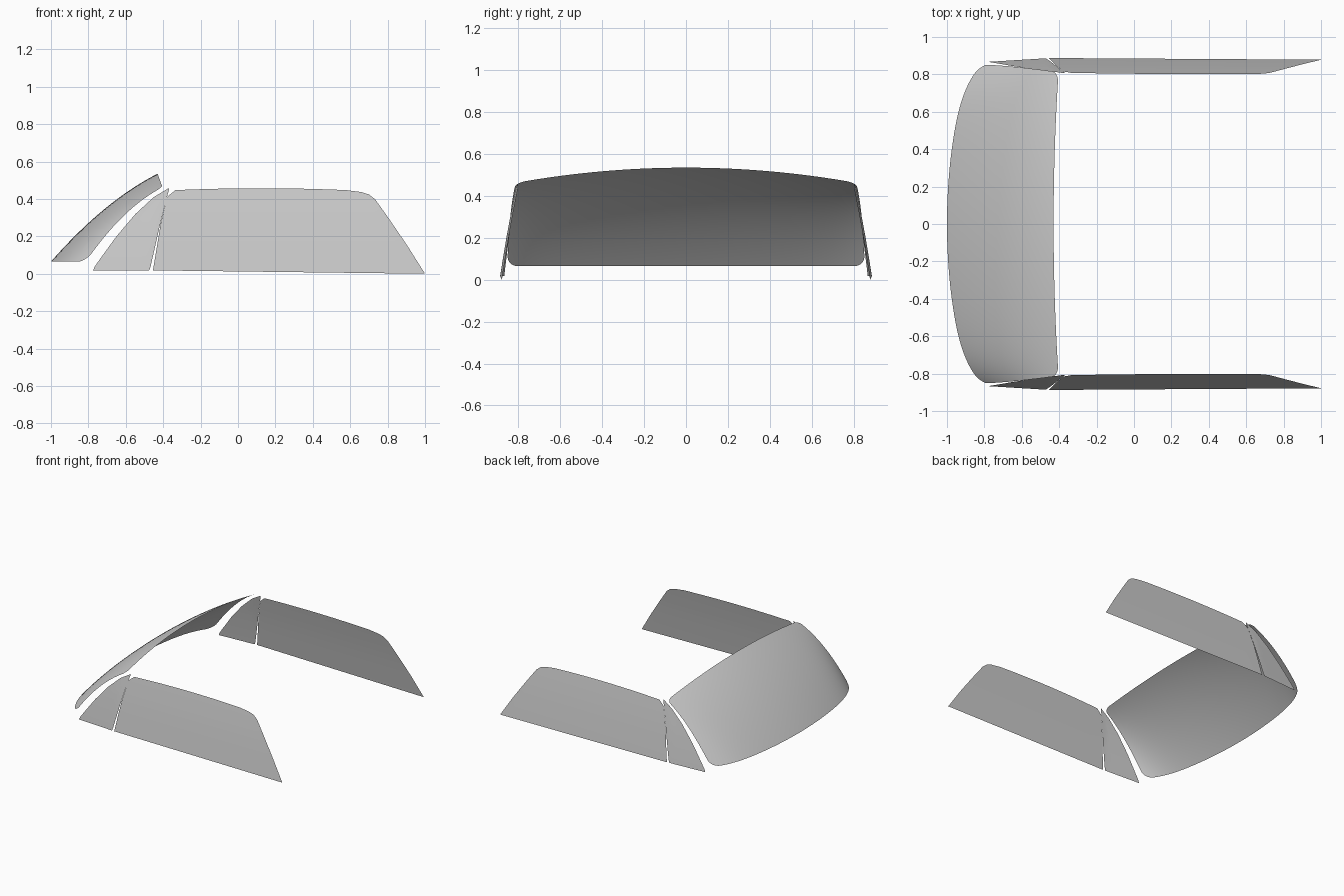
import bpy, bmesh, math
from mathutils import Vector

cube = bpy.data.objects.get("Cube")
if cube:
    bpy.data.objects.remove(cube, do_unlink=True)

GLASS = (0.6, 0.6, 0.6, 1.0)
glass = bpy.data.materials.new("grey_glass")
glass.use_nodes = True
glass.diffuse_color = GLASS
glass.node_tree.nodes["Principled BSDF"].inputs["Base Color"].default_value = GLASS


def sheet(name, rows, outward):
    """Skin a grid of points as a smooth sheet facing the outward direction."""
    bm = bmesh.new()
    grid = [[bm.verts.new(p) for p in row] for row in rows]
    for a, b in zip(grid, grid[1:]):
        for i in range(len(a) - 1):
            bm.faces.new((a[i], a[i + 1], b[i + 1], b[i]))
    bm.normal_update()
    if sum((f.normal * f.calc_area() for f in bm.faces), Vector()).dot(outward) < 0:
        bmesh.ops.reverse_faces(bm, faces=bm.faces[:])
    for f in bm.faces:
        f.smooth = True
    mesh = bpy.data.meshes.new(name)
    bm.to_mesh(mesh)
    bm.free()
    mesh.materials.append(glass)
    obj = bpy.data.objects.new(name, mesh)
    bpy.context.collection.objects.link(obj)
    return obj


def edge_x(edge, z):
    """Find x at height z along an edge of (z, x) points."""
    for (z0, x0), (z1, x1) in zip(edge, edge[1:]):
        if z <= z1:
            return x0 + (x1 - x0) * max(0, z - z0) / (z1 - z0)
    return edge[-1][1]


# Windscreen: curved sheet with rounded corners
def windscreen_point(y, t):
    bottom = Vector((-1 + 0.16 * y ** 2 + 0.25 * y ** 8, y, 0.065))
    top = Vector((-0.43 + 0.04 * y ** 2, y, 0.535 - 0.11 * y ** 2))
    p = bottom.lerp(top, t)
    p.z += 0.18 * t * (1 - t)
    return p


def windscreen_half_width(t):
    radius, length = 0.05, 0.65
    inset = max(0, radius - length * min(t, 1 - t))
    corner = radius - math.sqrt(radius ** 2 - inset ** 2)
    return 0.852 - 0.04 * t ** 1.5 - corner


rows = []
for i in range(41):
    t = (1 - math.cos(math.pi * i / 40)) / 2
    w = windscreen_half_width(t)
    rows.append([windscreen_point(w * math.sin(math.pi / 2 * (j / 24 - 1)), t)
                 for j in range(49)])
sheet("windscreen", rows, Vector((-1, 0, 1)))


# Side glass: inward-leaning panes that taper towards the windscreen
def side_y(x, z):
    lean = 0.15 * z + 0.07 * z ** 2
    nose = 0.02 * min(1, max(0, (-0.45 - x) / 0.325))
    return 0.89 - lean - nose - 0.008 * max(0, x + 0.45)


def side_pane(name, side, left, right, crown, drop):
    heights = sorted({z for z, x in left + right})
    low, high = heights[0], heights[-1]
    rows = []
    for h in heights:
        t = (h - low) / (high - low)
        x0, x1 = edge_x(left, h), edge_x(right, h)
        row = []
        for j in range(25):
            u = j / 24
            x = x0 + (x1 - x0) * u
            z = h + crown * 4 * u * (1 - u) * t ** 4 - drop * u * (1 - t)
            row.append((x, side * side_y(x, z), z))
        rows.append(row)
    sheet(name, rows, Vector((0, side, 0)))


MAIN_FRONT = [(0.018, -0.455), (0.27, -0.413), (0.41, -0.38), (0.447, -0.335)]
MAIN_REAR = [(0.018, 1.0), (0.17, 0.9), (0.31, 0.8), (0.4, 0.733),
             (0.425, 0.7), (0.437, 0.66), (0.447, 0.58)]
QUARTER_FRONT = [(0.018, -0.775), (0.04, -0.765), (0.08, -0.737), (0.2, -0.65),
                 (0.32, -0.548), (0.41, -0.45), (0.457, -0.372)]
QUARTER_REAR = [(0.018, -0.475), (0.04, -0.467), (0.27, -0.415), (0.41, -0.38),
                (0.457, -0.367)]

for label, side in (("front", -1), ("back", 1)):
    side_pane(label + "_side_pane", side, MAIN_FRONT, MAIN_REAR, 0.01, 0.018)
    side_pane(label + "_quarter_pane", side, QUARTER_FRONT, QUARTER_REAR, 0, 0)
